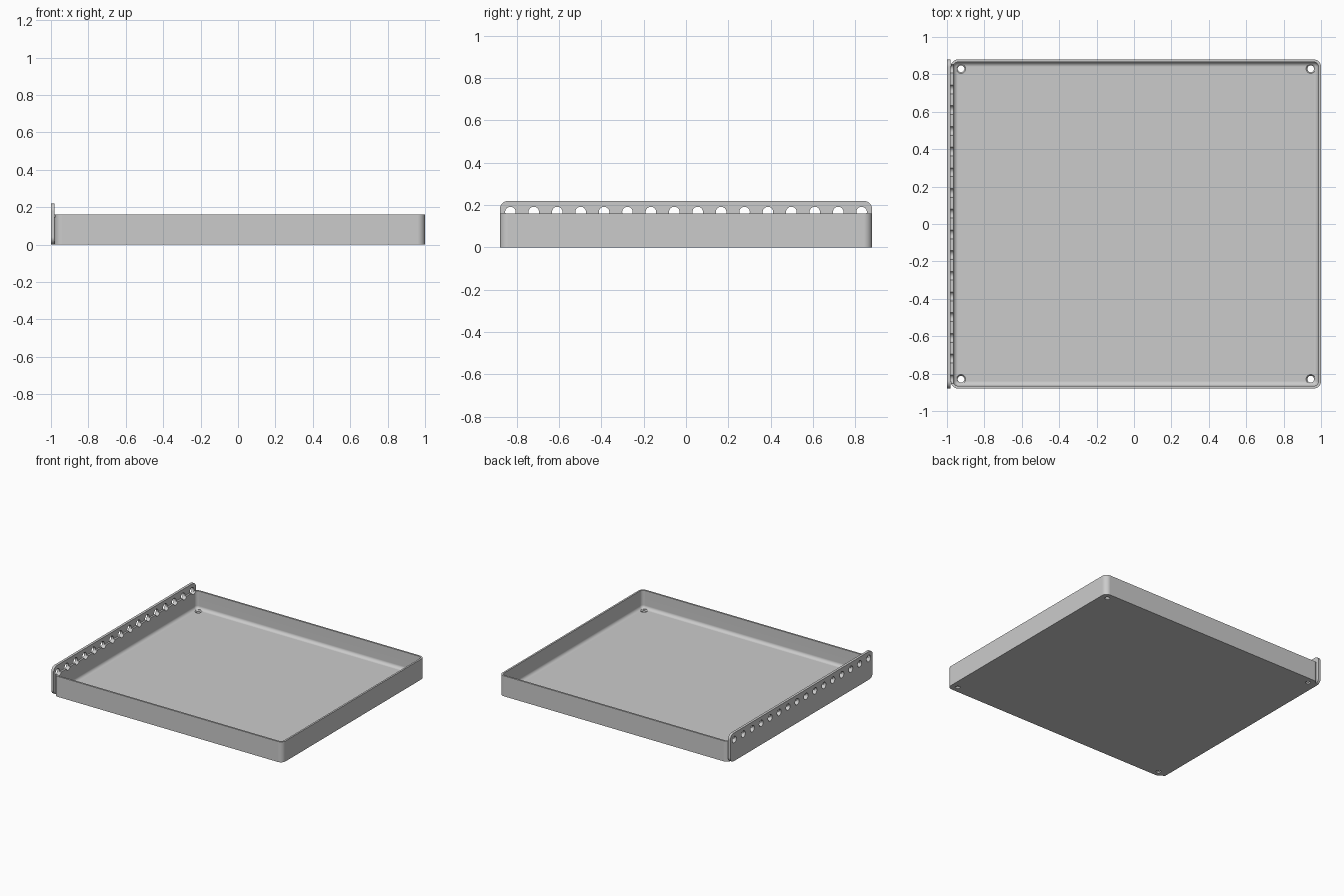
import bpy, bmesh, math
from mathutils import Vector

cube = bpy.data.objects.get("Cube")
if cube:
    bpy.data.objects.remove(cube, do_unlink=True)

# One grey finish for everything
grey = bpy.data.materials.new("light_grey")
grey.use_nodes = True
grey.diffuse_color = (0.6, 0.6, 0.6, 1)
grey.node_tree.nodes["Principled BSDF"].inputs["Base Color"].default_value = (0.6, 0.6, 0.6, 1)


def rounded_rect(hw, hh, r, steps=8):
    """Outline of a rounded rectangle, centred on the origin."""
    pts = []
    for q, (sx, sy) in enumerate([(1, 1), (-1, 1), (-1, -1), (1, -1)]):
        for i in range(steps + 1):
            a = (q + i / steps) * math.pi / 2
            pts.append((sx * (hw - r) + r * math.cos(a), sy * (hh - r) + r * math.sin(a)))
    return pts


def circle(r, n=24):
    return [(r * math.cos(2 * math.pi * i / n), r * math.sin(2 * math.pi * i / n)) for i in range(n)]


def loft(bm, rings):
    """Skin a stack of matching point rings and cap both ends."""
    loops = [[bm.verts.new(p) for p in ring] for ring in rings]
    n = len(loops[0])
    for a, b in zip(loops, loops[1:]):
        for i in range(n):
            j = (i + 1) % n
            bm.faces.new((a[i], a[j], b[j], b[i]))
    bm.faces.new(loops[0][::-1])
    bm.faces.new(loops[-1])


def make_object(name, bm):
    bmesh.ops.recalc_face_normals(bm, faces=bm.faces)
    mesh = bpy.data.meshes.new(name)
    bm.to_mesh(mesh)
    bm.free()
    mesh.materials.append(grey)
    obj = bpy.data.objects.new(name, mesh)
    bpy.context.collection.objects.link(obj)
    return obj


def select_only(obj):
    bpy.ops.object.select_all(action='DESELECT')
    obj.select_set(True)
    bpy.context.view_layer.objects.active = obj


def cut(obj, cutter):
    select_only(obj)
    mod = obj.modifiers.new("holes", 'BOOLEAN')
    mod.operation = 'DIFFERENCE'
    mod.solver = 'EXACT'
    mod.object = cutter
    bpy.ops.object.modifier_apply(modifier=mod.name)


def finish(obj):
    select_only(obj)
    bpy.ops.object.shade_smooth_by_angle(angle=math.radians(30))
    mod = obj.modifiers.new("flat_shading_weight", 'WEIGHTED_NORMAL')
    mod.keep_sharp = True


# Main sizes
CX, HW, HD, HEIGHT = 0.01, 0.99, 0.88, 0.16
WALL, FLOOR, CORNER, FILLET = 0.014, 0.02, 0.04, 0.025

# Tray: outer wall, rim, inner wall and a rounded floor edge in one skin
levels = [(0, 0), (0, HEIGHT), (WALL, HEIGHT)]
for i in range(7):
    a = i / 6 * math.pi / 2
    levels.append((WALL + FILLET * (1 - math.cos(a)), FLOOR + FILLET * (1 - math.sin(a))))
bm = bmesh.new()
loft(bm, [[(CX + x, y, z) for x, y in rounded_rect(HW - d, HD - d, max(CORNER - d, 0.004))]
          for d, z in levels])
tray = make_object("tray", bm)

# Side plate with rounded corners, taller than the tray
TOP = 0.22
bm = bmesh.new()
loft(bm, [[(x, y, TOP / 2 + z) for y, z in rounded_rect(HD, TOP / 2, 0.04)]
          for x in (-1.0, -0.98)])
plate = make_object("side_plate", bm)

# Countersunk holes in the floor corners
bm = bmesh.new()
for sx in (-1, 1):
    for sy in (-1, 1):
        loft(bm, [[(CX + sx * 0.935 + x, sy * 0.83 + y, z) for x, y in circle(r)]
                  for r, z in [(0.018, -0.02), (0.018, 0.012), (0.025, FLOOR), (0.025, 0.03)]])
floor_cutter = make_object("floor_hole_cutter", bm)

# Row of holes along the side plate
COUNT = 16
bm = bmesh.new()
for k in range(COUNT):
    yc = -0.83 + 1.66 * k / (COUNT - 1)
    loft(bm, [[(x, yc + y, 0.167 + z) for y, z in circle(0.025)] for x in (-1.05, -0.95)])
row_cutter = make_object("row_hole_cutter", bm)

cut(tray, floor_cutter)
cut(tray, row_cutter)
cut(plate, row_cutter)
for cutter in (floor_cutter, row_cutter):
    bpy.data.objects.remove(cutter, do_unlink=True)
for obj in (tray, plate):
    finish(obj)
